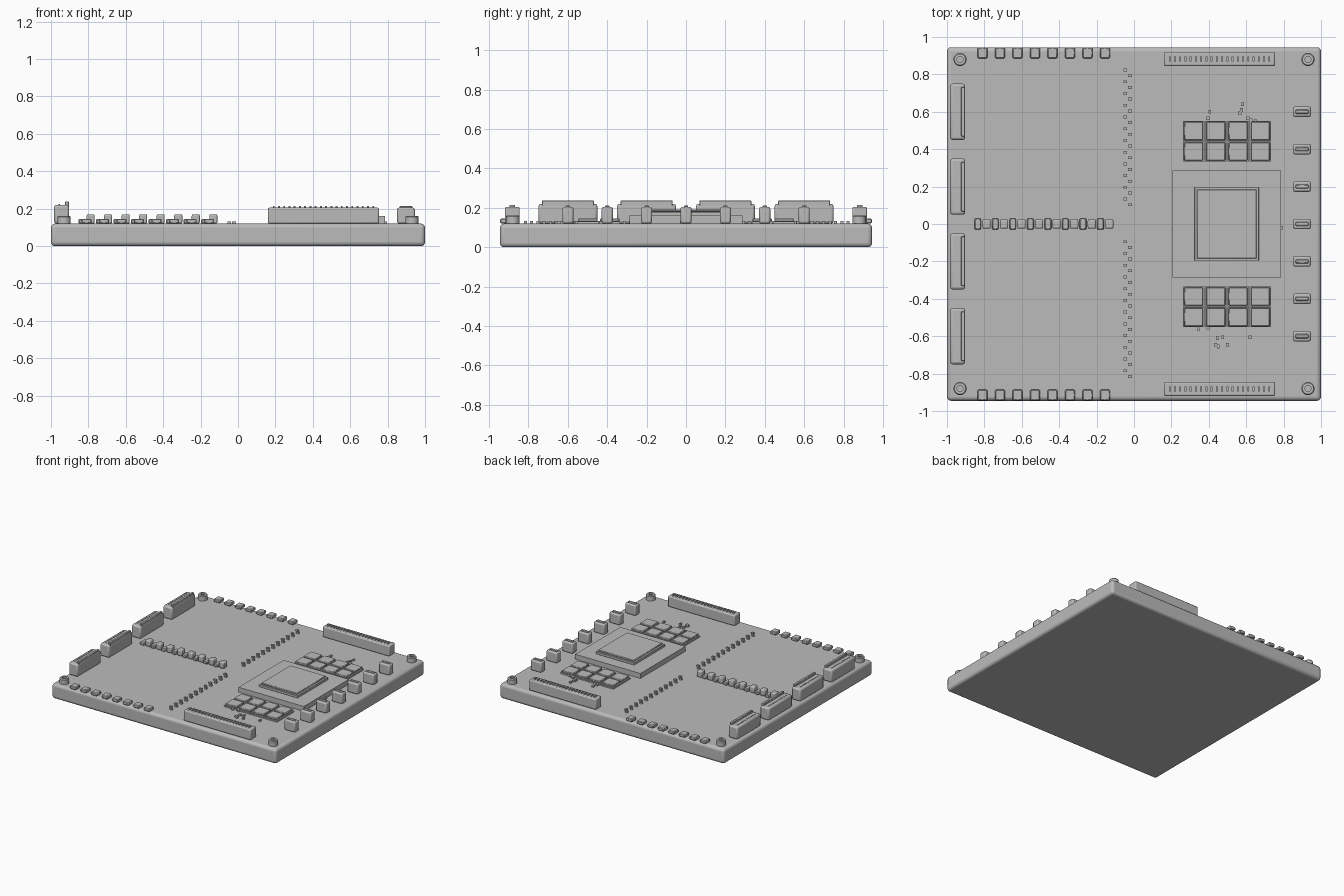
import bpy, bmesh, math
from mathutils import Matrix, Vector

cube = bpy.data.objects.get("Cube")
if cube:
    bpy.data.objects.remove(cube, do_unlink=True)

grey = bpy.data.materials.new("plain grey")
grey.use_nodes = True
grey.diffuse_color = (0.5, 0.5, 0.5, 1)
grey.node_tree.nodes["Principled BSDF"].inputs["Base Color"].default_value = (0.5, 0.5, 0.5, 1)

DECK = 0.12  # top surface of the board


def finish(bm, name, bevel=0.0, segments=1):
    mesh = bpy.data.meshes.new(name)
    bm.to_mesh(mesh)
    bm.free()
    obj = bpy.data.objects.new(name, mesh)
    bpy.context.collection.objects.link(obj)
    mesh.materials.append(grey)
    if bevel:
        mod = obj.modifiers.new("soft edges", "BEVEL")
        mod.width, mod.segments = bevel, segments
        mod.limit_method = "ANGLE"
    bpy.ops.object.select_all(action="DESELECT")
    obj.select_set(True)
    bpy.context.view_layer.objects.active = obj
    bpy.ops.object.shade_smooth_by_angle(angle=math.radians(35))
    return obj


def boxes(name, items, bevel=0.0, segments=1):
    """Items are (centre x, centre y, width, depth, bottom, top)."""
    bm = bmesh.new()
    for x, y, w, d, z0, z1 in items:
        m = Matrix.Translation((x, y, (z0 + z1) / 2)) @ Matrix.Diagonal((w, d, z1 - z0, 1))
        bmesh.ops.create_cube(bm, size=1, matrix=m)
    return finish(bm, name, bevel, segments)


# Board slab
boxes("board", [(0, 0, 2, 1.89, 0, DECK)], 0.022, 4)

# Corner screws: a turned profile with a shallow socket
profile = [(0.035, DECK), (0.035, 0.155), (0.03, 0.162), (0.016, 0.162), (0.016, 0.15), (0, 0.15)]
bm = bmesh.new()
for sx in (-1, 1):
    for sy in (-1, 1):
        centre = Vector((sx * 0.93, sy * 0.88, 0))
        verts = [bm.verts.new(centre + Vector((r, 0, z))) for r, z in profile]
        edges = [bm.edges.new(pair) for pair in zip(verts, verts[1:])]
        bmesh.ops.spin(bm, geom=verts + edges, cent=centre, axis=(0, 0, 1),
                       angle=math.tau, steps=24)
bmesh.ops.remove_doubles(bm, verts=bm.verts, dist=0.0001)
bmesh.ops.recalc_face_normals(bm, faces=bm.faces)
finish(bm, "corner_screws")

# Sockets along the right-hand edge, each with a lip and contact dots
socket_y = [-0.6, -0.2, 0.2, 0.6]
boxes("side_sockets", [(-0.943, y, 0.08, 0.3, DECK, 0.22) for y in socket_y], 0.012, 2)
boxes("side_socket_lips", [(-0.914, y, 0.02, 0.265, 0.2, 0.237) for y in socket_y], 0.003)
boxes("side_socket_contacts",
      [(-0.957, y + (i - 4.5) * 0.024, 0.008, 0.008, 0.21, 0.224)
       for y in socket_y for i in range(10)])

# Long headers at front and back with a row of pins
boxes("long_headers", [(0.457, s * 0.882, 0.595, 0.075, DECK, 0.205) for s in (-1, 1)], 0.008, 2)
boxes("header_pins",
      [(0.457 + (i - 9.5) * 0.028, s * 0.882, 0.01, 0.028, 0.2, 0.214)
       for s in (-1, 1) for i in range(20)])

# Upright blocks near the left-hand edge
block_y = [(i - 3) * 0.2 for i in range(7)]
boxes("edge_blocks", [(0.898, y, 0.095, 0.056, DECK, 0.205) for y in block_y], 0.01, 2)
boxes("edge_block_ridges", [(0.898, y, 0.07, 0.022, 0.2, 0.213) for y in block_y], 0.004)

# Small tabs along the front and back edges
step = 0.0937
boxes("edge_tabs",
      [(-0.81 + i * step, s * 0.915, 0.053, 0.058, DECK, 0.146)
       for s in (-1, 1) for i in range(8)], 0.005)

# Central row of alternating low and tall parts
boxes("low_row_parts", [(-0.835 + i * step, 0, 0.036, 0.06, DECK, 0.145) for i in range(8)], 0.005)
boxes("tall_row_parts", [(-0.788 + i * step, 0, 0.043, 0.05, DECK, 0.17) for i in range(8)], 0.008, 2)

# Staggered columns of tiny parts
boxes("staggered_parts",
      [(x, y - i * 0.0627, 0.02, 0.015, DECK, 0.132)
       for top in (0.823, -0.095) for x, y in ((-0.047, top), (-0.022, top - 0.03))
       for i in range(12)])

# Main processor: carrier, frame and lid
boxes("processor_carrier", [(0.496, 0, 0.58, 0.572, DECK, 0.16)])
boxes("processor_frame", [(0.496, 0, 0.343, 0.392, 0.16, 0.18)], 0.002)
boxes("processor_lid", [(0.496, 0, 0.32, 0.37, 0.18, 0.192)], 0.004)

# Memory chips on both sides of the processor
spots = [(0.497 + (i - 1.5) * 0.119, s * y)
         for s in (-1, 1) for y in (0.388, 0.498) for i in range(4)]
boxes("memory_bases", [(x, y, 0.115, 0.108, DECK, 0.13) for x, y in spots])
boxes("memory_chips", [(x, y, 0.102, 0.098, 0.13, 0.147) for x, y in spots], 0.004)

# Loose tiny parts around the memory
loose = [(0.405, 0.6), (0.395, 0.565), (0.58, 0.64), (0.575, 0.61), (0.567, 0.593),
         (0.61, 0.565), (0.625, 0.555), (0.65, 0.55), (0.345, -0.56), (0.395, -0.555),
         (0.475, -0.605), (0.445, -0.61), (0.435, -0.645), (0.45, -0.655),
         (0.5, -0.645), (0.62, -0.605), (0.79, -0.02)]
boxes("loose_parts", [(x, y, 0.015, 0.02, DECK, 0.132) for x, y in loose])
